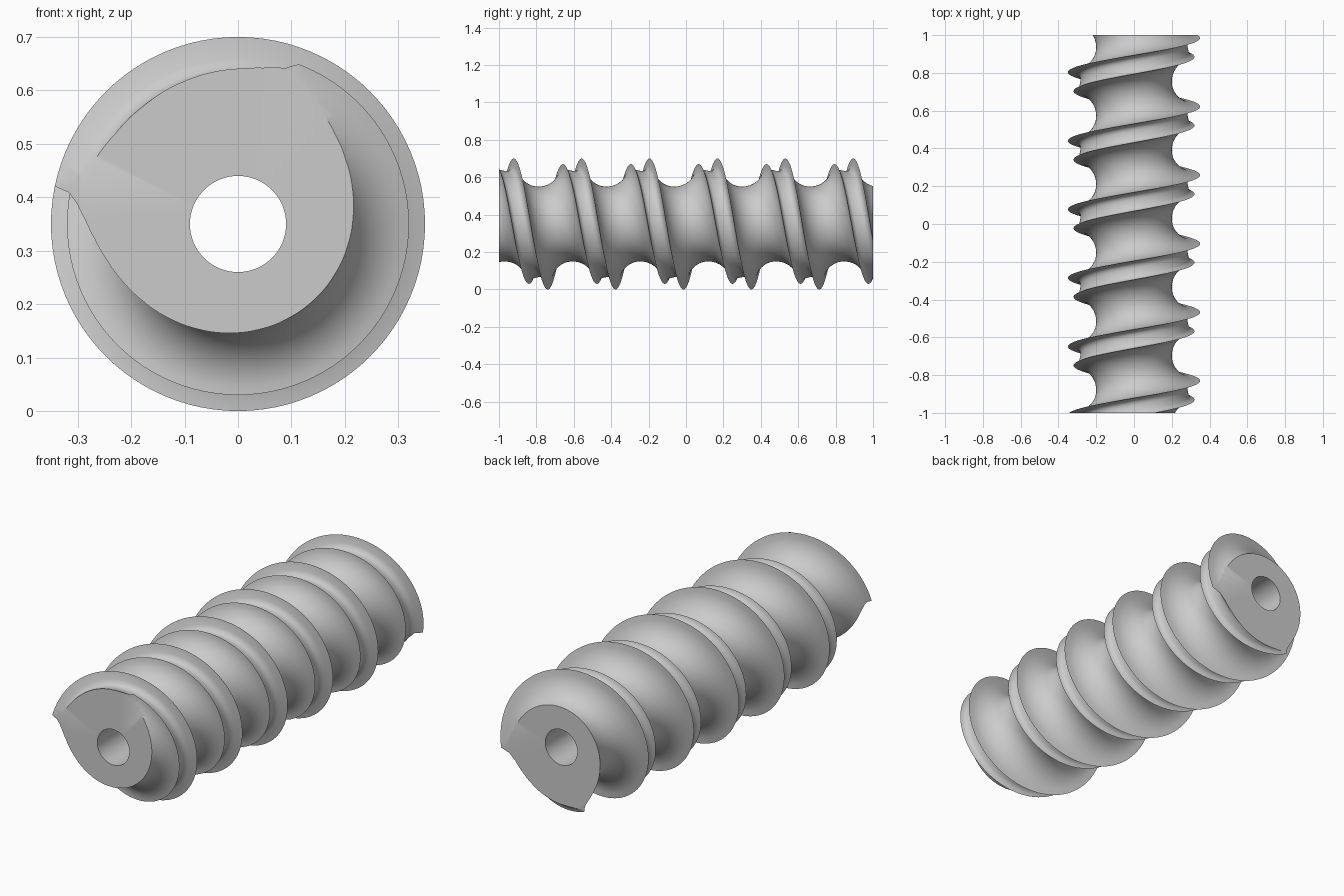
import bpy, bmesh, math

old = bpy.data.objects.get("Cube")
if old:
    bpy.data.objects.remove(old, do_unlink=True)

PITCH = 0.363       # advance per turn
CREST_Y = 0.168     # where the tall crest passes straight up
AXIS_Z = 0.35
BORE = 0.09
STEPS = 96          # segments per turn
RIDGE = -0.1        # offset of the low ridge from the tall crest

# Narrow groove between the low ridge and the tall crest: (offset, radius)
profile = [(RIDGE, 0.32), (-0.096, 0.305), (-0.088, 0.296), (-0.08, 0.291),
           (-0.06, 0.286), (-0.04, 0.283), (-0.025, 0.285), (-0.013, 0.293),
           (-0.005, 0.31), (0, 0.35)]

# Wide rounded groove from the tall crest to the next low ridge
half = (PITCH + RIDGE) / 2
for i in range(1, 24):
    a = math.pi * (i / 24 - 0.5)
    depth = 0.14 if a < 0 else 0.12
    profile.append((half + half * math.sin(a), 0.2 + depth * (1 - math.cos(a))))
profile.append((PITCH + RIDGE, 0.32))


def point(turn, offset, radius):
    a = 2 * math.pi * turn
    return (radius * math.sin(a), CREST_Y + PITCH * turn + offset,
            AXIS_Z + radius * math.cos(a))


# Helical sweep of the profile, longer than needed
bm = bmesh.new()
rows = [[bm.verts.new(point(s / STEPS, o, r)) for o, r in profile]
        for s in range(-5 * STEPS, 4 * STEPS + 1)]
for a, b in zip(rows, rows[1:]):
    for i in range(len(profile) - 1):
        bm.faces.new((a[i], a[i + 1], b[i + 1], b[i]))
bmesh.ops.remove_doubles(bm, verts=bm.verts[:], dist=1e-5)

# Trim both ends, and cap them around a central bore
rings = []
for end in (-1, 1):
    geom = bm.verts[:] + bm.edges[:] + bm.faces[:]
    bmesh.ops.bisect_plane(bm, geom=geom, dist=1e-6, plane_co=(0, end, 0),
                           plane_no=(0, end, 0), clear_outer=True)
for end in (-1, 1):
    rim = [e for e in bm.edges if e.is_boundary
           and all(abs(v.co.y - end) < 1e-4 for v in e.verts)]
    ring = [bm.verts.new((BORE * math.sin(t), end, AXIS_Z + BORE * math.cos(t)))
            for t in (2 * math.pi * k / 64 for k in range(64))]
    loop = [bm.edges.new((ring[k - 1], ring[k])) for k in range(64)]
    bmesh.ops.triangle_fill(bm, edges=rim + loop, use_beauty=True,
                            normal=(0, end, 0))
    rings.append(ring)

# Bore wall
front, back = rings
for k in range(64):
    bm.faces.new((front[k - 1], front[k], back[k], back[k - 1]))
bmesh.ops.recalc_face_normals(bm, faces=bm.faces[:])

mesh = bpy.data.meshes.new("screw_shaft")
bm.to_mesh(mesh)
bm.free()
shaft = bpy.data.objects.new("screw_shaft", mesh)
bpy.context.collection.objects.link(shaft)

# Plain grey material
grey = bpy.data.materials.new("light_grey")
grey.use_nodes = True
color = (0.6, 0.6, 0.6, 1)
grey.diffuse_color = color
grey.node_tree.nodes["Principled BSDF"].inputs["Base Color"].default_value = color
mesh.materials.append(grey)

bpy.ops.object.select_all(action="DESELECT")
shaft.select_set(True)
bpy.context.view_layer.objects.active = shaft
bpy.ops.object.shade_smooth_by_angle(angle=math.radians(35))
